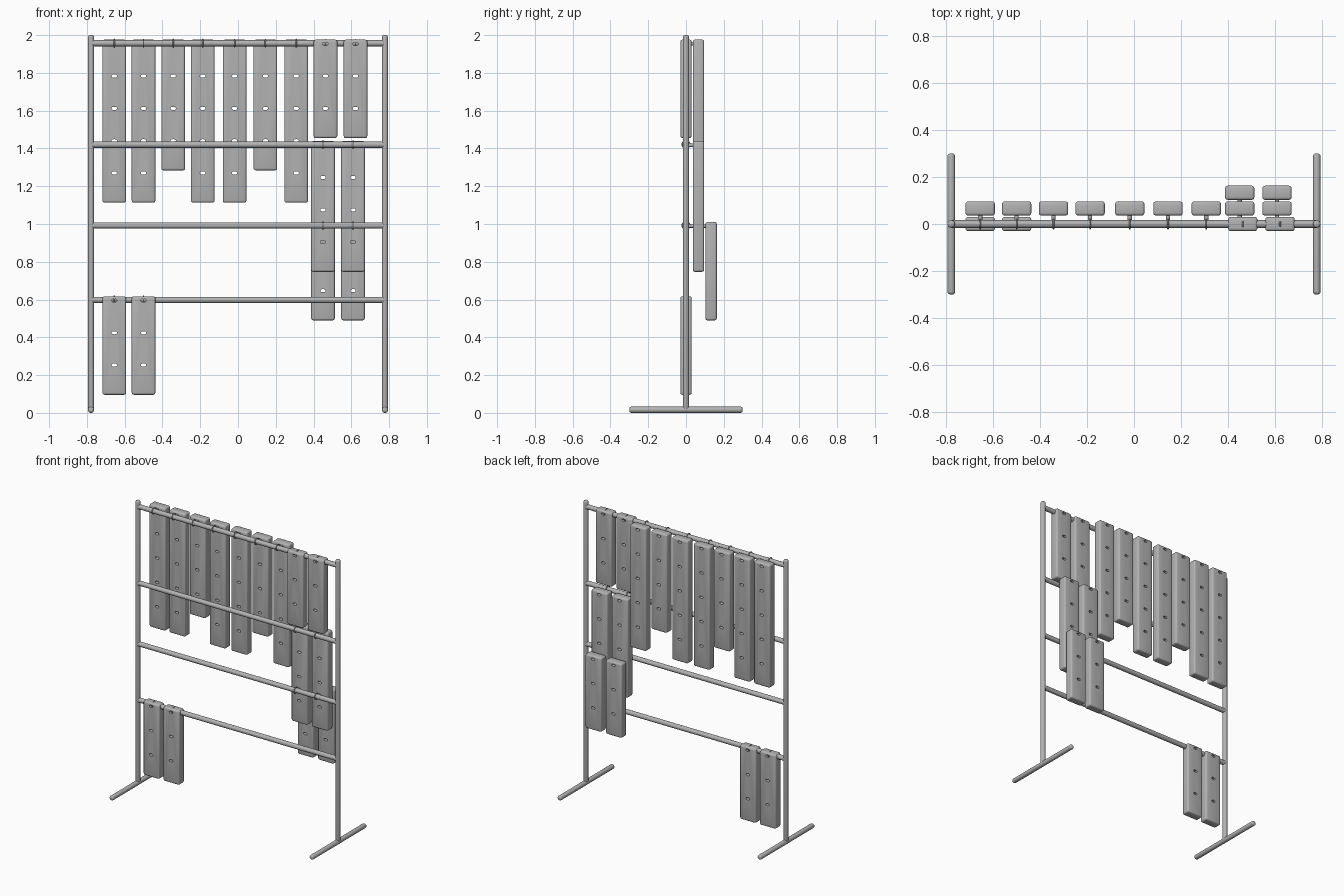
import bpy, bmesh, math
from mathutils import Matrix, Vector

cube = bpy.data.objects.get("Cube")
if cube:
    bpy.data.objects.remove(cube, do_unlink=True)

GREY = (0.45, 0.45, 0.45, 1)
grey = bpy.data.materials.new("mid_grey")
grey.use_nodes = True
grey.diffuse_color = GREY
grey.node_tree.nodes["Principled BSDF"].inputs["Base Color"].default_value = GREY

TUBE = 0.0165       # frame tube radius
PITCH = 0.171       # slot spacing
LID = 0.022         # top slot below block top
DEPTH, WIDTH = 0.06, 0.125


def add_object(name, mesh, location=(0, 0, 0)):
    ob = bpy.data.objects.new(name, mesh)
    ob.location = location
    bpy.context.collection.objects.link(ob)
    return ob


def finish(bm, name):
    mesh = bpy.data.meshes.new(name)
    bm.to_mesh(mesh)
    bm.free()
    mesh.materials.append(grey)
    return mesh


def smooth(ob, angle=35):
    bpy.ops.object.select_all(action='DESELECT')
    ob.select_set(True)
    bpy.context.view_layer.objects.active = ob
    bpy.ops.object.shade_smooth_by_angle(angle=math.radians(angle))


def tube(name, start, end, radius=TUBE, rounding=0.0):
    a, b = Vector(start), Vector(end)
    bm = bmesh.new()
    bmesh.ops.create_cone(bm, cap_ends=True, segments=20, radius1=radius,
                          radius2=radius, depth=(b - a).length)
    if rounding:
        rims = [e for e in bm.edges if abs(e.verts[0].co.z - e.verts[1].co.z) < 1e-5]
        bmesh.ops.bevel(bm, geom=rims, offset=rounding, segments=4,
                        profile=0.5, affect='EDGES')
    turn = (b - a).to_track_quat('Z', 'Y').to_matrix().to_4x4()
    bm.transform(Matrix.Translation((a + b) / 2) @ turn)
    ob = add_object(name, finish(bm, name))
    smooth(ob)


def ring(name, x, z, radius=0.0205, wire=0.0035):
    # Wire loop around a rail, lying in the YZ plane
    curve = bpy.data.curves.new(name, 'CURVE')
    curve.dimensions = '3D'
    curve.bevel_depth = wire
    curve.bevel_resolution = 2
    spline = curve.splines.new('POLY')
    count = 20
    spline.points.add(count - 1)
    for i, p in enumerate(spline.points):
        t = math.tau * i / count
        p.co = (0, radius * math.cos(t), radius * math.sin(t), 1)
    spline.use_cyclic_u = True
    curve.materials.append(grey)
    add_object(name, curve, (x, 0, z))


def block_mesh(slots):
    # Rounded slab hanging down from z = 0, with through slots
    length = 0.521 + (slots - 3) * PITCH
    bm = bmesh.new()
    bmesh.ops.create_cube(bm, size=1)
    bmesh.ops.scale(bm, vec=(WIDTH, DEPTH, length), verts=bm.verts)
    bmesh.ops.translate(bm, vec=(0, 0, -length / 2), verts=bm.verts)
    bmesh.ops.bevel(bm, geom=bm.edges[:], offset=0.011, segments=3,
                    profile=0.5, affect='EDGES')
    slab = add_object("slab_blank", finish(bm, "slab_blank"))

    # Slot cutters
    bm = bmesh.new()
    for i in range(slots):
        place = Matrix.Translation((0, 0, -LID - i * PITCH))
        made = bmesh.ops.create_cone(
            bm, cap_ends=True, segments=16, radius1=0.008, radius2=0.008,
            depth=0.2, matrix=place @ Matrix.Rotation(math.pi / 2, 4, 'X'))
        for v in made["verts"]:
            v.co.x += math.copysign(0.006, v.co.x) if abs(v.co.x) > 1e-5 else 0
    cutter = add_object("slot_cutter", finish(bm, "slot_cutter"))
    cutter.hide_render = True
    cut = slab.modifiers.new("slots", 'BOOLEAN')
    cut.operation = 'DIFFERENCE'
    cut.solver = 'EXACT'
    cut.object = cutter
    bpy.context.view_layer.update()
    graph = bpy.context.evaluated_depsgraph_get()
    mesh = bpy.data.meshes.new_from_object(slab.evaluated_get(graph))
    mesh.name = f"block_{slots}_slots"
    for helper in (slab, cutter):
        bpy.data.objects.remove(helper, do_unlink=True)
    return mesh


# Frame: posts, feet and rails
POST_X = 0.778
for side, x in (("left", POST_X), ("right", -POST_X)):
    tube(f"post_{side}", (x, 0, 0.01), (x, 0, 2), rounding=0.012)
    tube(f"foot_{side}", (x, -0.3, TUBE), (x, 0.3, TUBE), rounding=0.012)
RAILS = {"top": 1.957, "upper": 1.42, "lower": 0.992, "bottom": 0.598}
for label, z in RAILS.items():
    tube(f"rail_{label}", (-POST_X, 0, z), (POST_X, 0, z))

# Hanging blocks
meshes = {n: block_mesh(n) for n in (3, 4, 5)}
shaded = set()


def hang(name, rail, x, y, slots):
    z = RAILS[rail]
    ob = add_object(name, meshes[slots], (x, y, z + LID - 0.003))
    if slots not in shaded:
        smooth(ob)
        shaded.add(slots)
    ring(f"{name}_ring", x, z)
    if y > DEPTH / 2:
        tube(f"{name}_peg", (x, 0.015, z - 0.003), (x, y, z - 0.003), 0.009)


BACK, FAR = 0.066, 0.133
row = ((-0.655, 5), (-0.5, 5), (-0.343, 4), (-0.187, 5),
       (-0.018, 5), (0.145, 4), (0.308, 5))
for i, (x, slots) in enumerate(row):
    hang(f"top_block_{i + 1}", "top", x, BACK, slots)
for i in range(2):
    step = 0.159 * i
    hang(f"top_front_block_{i + 1}", "top", 0.463 + step, 0, 3)
    hang(f"upper_block_{i + 1}", "upper", 0.45 + step, BACK, 4)
    hang(f"lower_block_{i + 1}", "lower", 0.45 + step, FAR, 3)
    hang(f"bottom_block_{i + 1}", "bottom", -0.655 + 0.155 * i, 0, 3)
